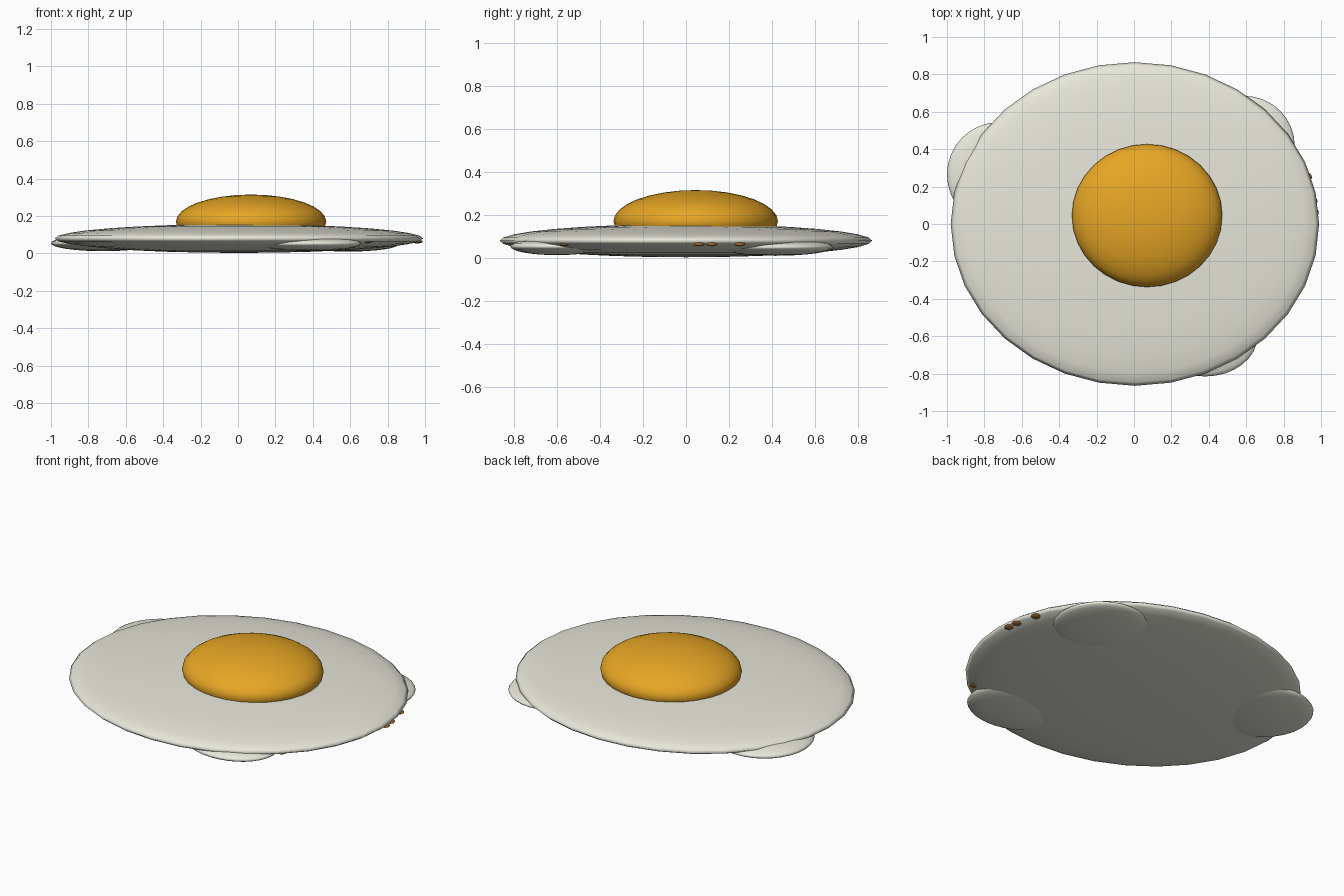
import bpy

if "Cube" in bpy.data.objects:
    bpy.data.objects.remove(bpy.data.objects["Cube"])


def material(name, color):
    m = bpy.data.materials.new(name)
    m.diffuse_color = (*color, 1.0)
    m.use_nodes = True
    m.node_tree.nodes["Principled BSDF"].inputs["Base Color"].default_value = m.diffuse_color
    return m


WHITE = material("cooked_white", (0.87, 0.87, 0.77))
YOLK = material("golden_yolk", (0.88, 0.42, 0.02))
BROWN = material("crispy_brown", (0.36, 0.15, 0.03))


def ellipsoid(name, center, radii, mat, segments=32, rings=16):
    bpy.ops.mesh.primitive_uv_sphere_add(segments=segments, ring_count=rings,
                                         radius=1, location=center)
    ob = bpy.context.object
    ob.name = name
    ob.scale = radii
    bpy.ops.object.transform_apply(location=False, rotation=False, scale=True)
    bpy.ops.object.shade_smooth()
    ob.data.materials.append(mat)
    return ob


# Main flattened egg white and the domed yolk
ellipsoid("egg_white", (0.005, 0, 0.08), (0.985, 0.865, 0.077), WHITE)
ellipsoid("yolk", (0.07, 0.045, 0.17), (0.402, 0.382, 0.145), YOLK)

# Irregular lobes spreading out under the rim
lobes = {
    "white_lobe_left": ((-0.72, 0.265, 0.055), (0.28, 0.28, 0.043)),
    "white_lobe_back": ((0.59, 0.415, 0.05), (0.27, 0.27, 0.04)),
    "white_lobe_front": ((0.38, -0.60, 0.053), (0.28, 0.215, 0.04)),
}
for name, (center, radii) in lobes.items():
    ellipsoid(name, center, radii, WHITE)

# Small browned specks on the underside of the rim
specks = [(0.962, 0.06), (0.955, 0.12), (0.925, 0.25), (0.69, -0.56)]
for i, (x, y) in enumerate(specks):
    ellipsoid(f"crispy_speck_{i + 1}", (x, y, 0.063), (0.026, 0.026, 0.009),
              BROWN, 16, 8)
